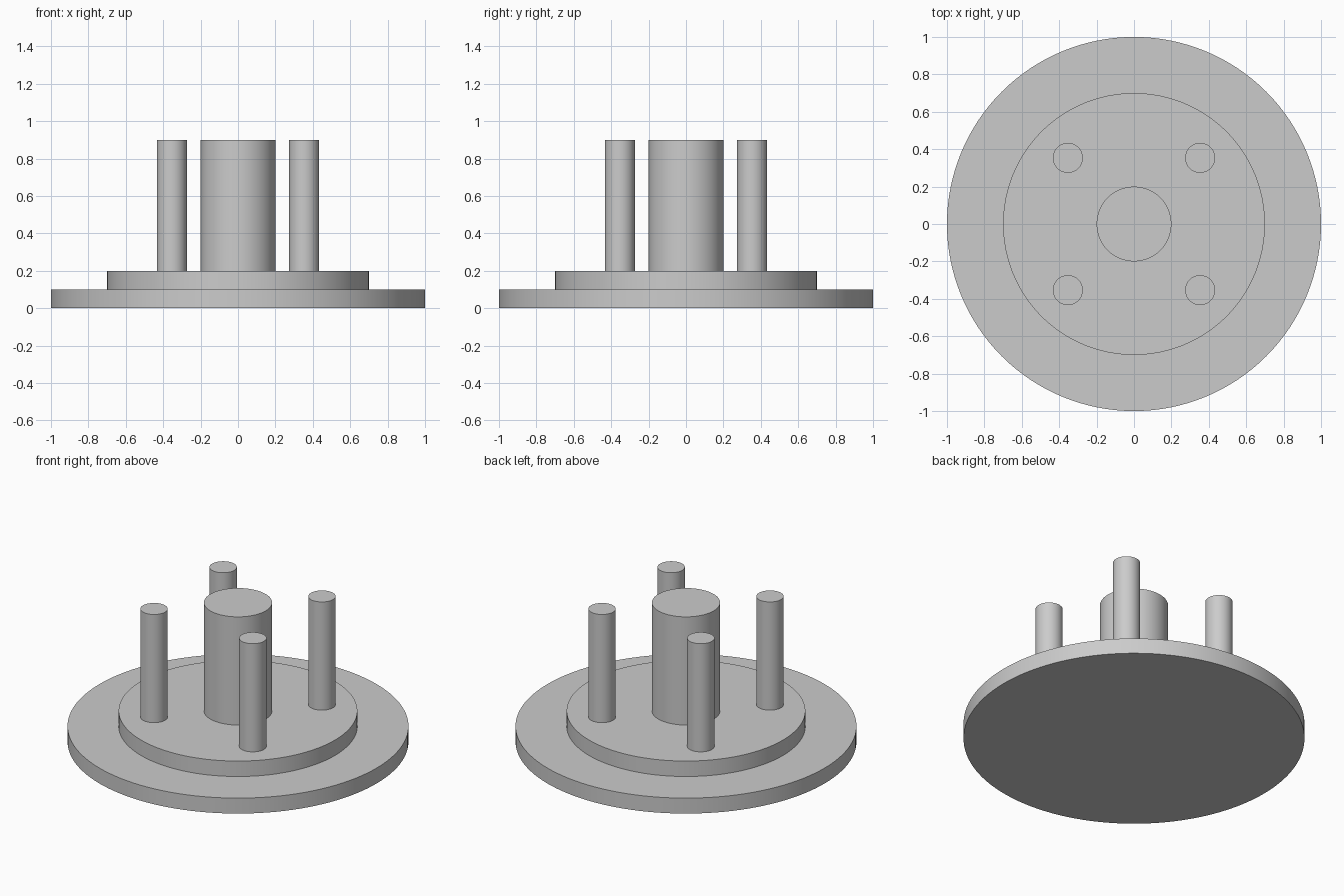
import bpy
import math

cube = bpy.data.objects.get("Cube")
if cube:
    bpy.data.objects.remove(cube, do_unlink=True)

# Single plain grey finish
GREY = (0.6, 0.6, 0.6, 1.0)
grey = bpy.data.materials.new("plain_grey")
grey.use_nodes = True
grey.diffuse_color = GREY
grey.node_tree.nodes["Principled BSDF"].inputs["Base Color"].default_value = GREY


def cylinder(name, radius, bottom, top, x=0.0, y=0.0, sides=96):
    """Upright smooth-sided cylinder between two heights."""
    bpy.ops.mesh.primitive_cylinder_add(
        vertices=sides, radius=radius, depth=top - bottom,
        location=(x, y, (bottom + top) / 2))
    obj = bpy.context.object
    obj.name = name
    obj.data.materials.append(grey)
    bpy.ops.object.shade_smooth_by_angle(angle=math.radians(30))
    return obj


# Stepped round base
cylinder("base_flange", 1.0, 0.0, 0.1, sides=128)
cylinder("raised_step", 0.7, 0.1, 0.2, sides=128)

# Central post
cylinder("center_post", 0.2, 0.2, 0.9)

# Four pins evenly spaced on a circle around the post
PIN_CIRCLE = 0.5
for i, label in enumerate(("back_left", "back_right", "front_right", "front_left")):
    angle = math.radians(45 + 90 * i)
    cylinder(label + "_pin", 0.08, 0.2, 0.9,
             PIN_CIRCLE * math.cos(angle), PIN_CIRCLE * math.sin(angle), sides=64)
